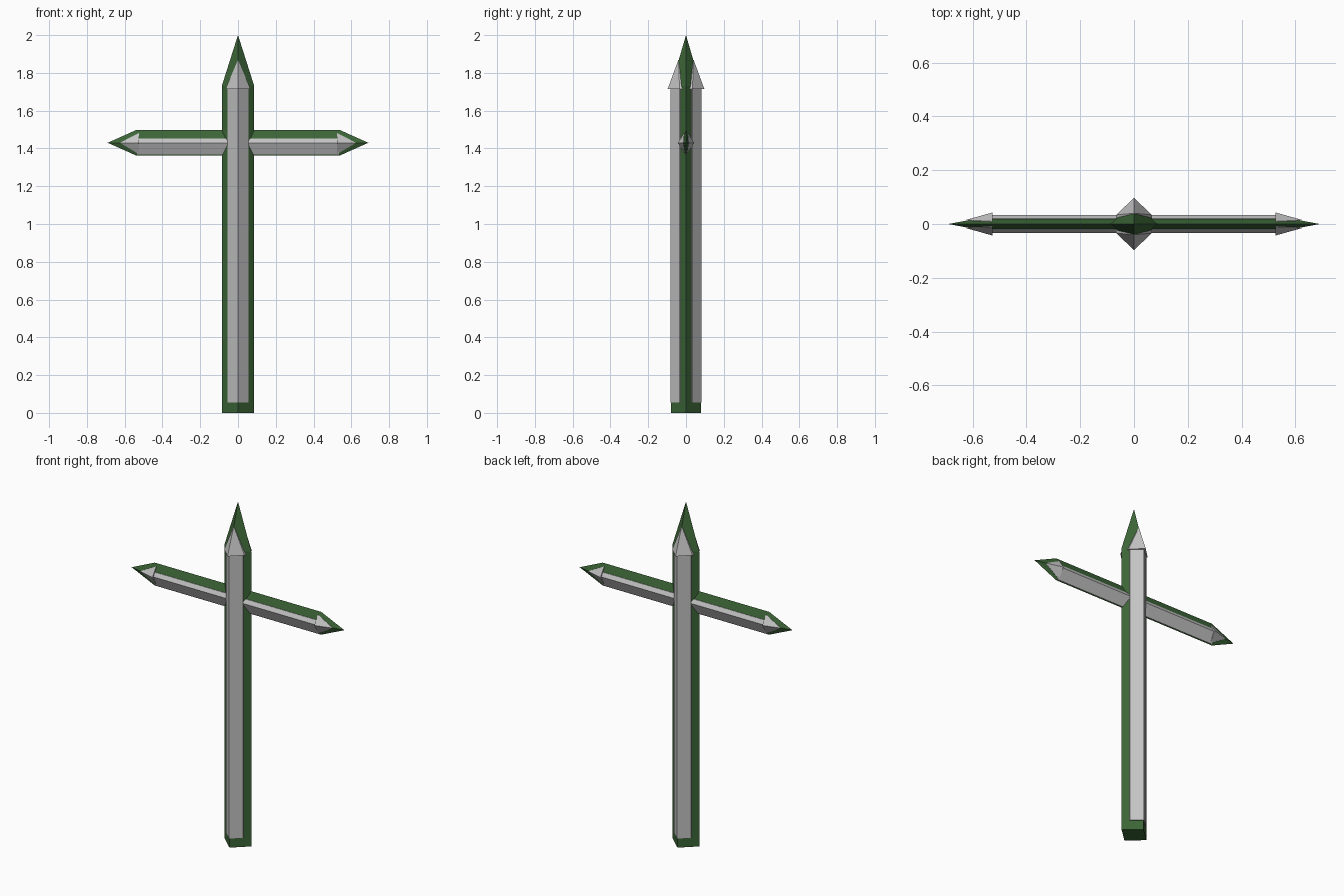
import bpy, bmesh

if "Cube" in bpy.data.objects:
    bpy.data.objects.remove(bpy.data.objects["Cube"])

def material(name, rgb):
    m = bpy.data.materials.new(name)
    m.diffuse_color = (*rgb, 1)
    m.use_nodes = True
    m.node_tree.nodes["Principled BSDF"].inputs["Base Color"].default_value = m.diffuse_color
    return m

GREEN = material("dark green", (0.045, 0.13, 0.038))
GREY = material("light grey", (0.55, 0.55, 0.55))
BAR_Z = 1.43

def upright(u, v, w):
    return (u, v, w)

def bar_right(u, v, w):
    return (w, v, BAR_Z + u)

def bar_left(u, v, w):
    return (-w, v, BAR_Z + u)

def spike(name, section, w0, w1, tip, place, mat, flip=1):
    """Prism of a cross-section (across, depth) from w0 to w1, ending flat or in a tip."""
    bm = bmesh.new()
    ring = lambda w: [bm.verts.new(place(u, v * flip, w)) for u, v in section]
    a = ring(w0)
    bm.faces.new(a)
    n = len(a)
    if w1 is not None:
        b = ring(w1)
        for i in range(n):
            bm.faces.new((a[i], a[(i + 1) % n], b[(i + 1) % n], b[i]))
        a = b
    if tip:
        t = bm.verts.new(place(tip[0], tip[1] * flip, tip[2]))
        for i in range(n):
            bm.faces.new((a[i], a[(i + 1) % n], t))
    else:
        bm.faces.new(a)
    bmesh.ops.recalc_face_normals(bm, faces=bm.faces)
    me = bpy.data.meshes.new(name)
    bm.to_mesh(me)
    bm.free()
    me.materials.append(mat)
    ob = bpy.data.objects.new(name, me)
    bpy.context.collection.objects.link(ob)

def diamond(hu, hv):
    return [(-hu, 0), (0, -hv), (hu, 0), (0, hv)]

def ridge(lo, hi, edge_lo, edge_hi, peak, root):
    """Ridged plate section, rooted inside the green core."""
    return [(-lo, -root), (-lo, -edge_lo), (0, -peak), (hi, -edge_hi), (hi, -root)]

# Upright post with pointed top
spike("post", diamond(0.086, 0.079), 0, 1.73, (0, 0, 2.0), upright, GREEN)

# Cross arms with pointed ends
for side, place in (("right", bar_right), ("left", bar_left)):
    spike(side + "_arm", diamond(0.067, 0.028), 0, 0.54, (0, 0, 0.69), place, GREEN)

# Grey ridged plates and spear heads, front and back
for face, f in (("front", 1), ("back", -1)):
    spike(face + "_post_plate", ridge(0.055, 0.055, 0.034, 0.034, 0.083, 0.02),
          0.055, 1.72, None, upright, GREY, f)
    spike(face + "_post_head", ridge(0.066, 0.066, 0.034, 0.034, 0.097, 0.015),
          1.715, None, (0, -0.04, 1.87), upright, GREY, f)
    for side, place in (("right", bar_right), ("left", bar_left)):
        spike(f"{face}_{side}_arm_plate", ridge(0.062, 0.023, 0.005, 0.021, 0.034, 0.001),
              0, 0.535, None, place, GREY, f)
        spike(f"{face}_{side}_arm_head", ridge(0.06, 0.052, 0.006, 0.01, 0.043, 0.002),
              0.525, None, (0, -0.015, 0.625), place, GREY, f)
